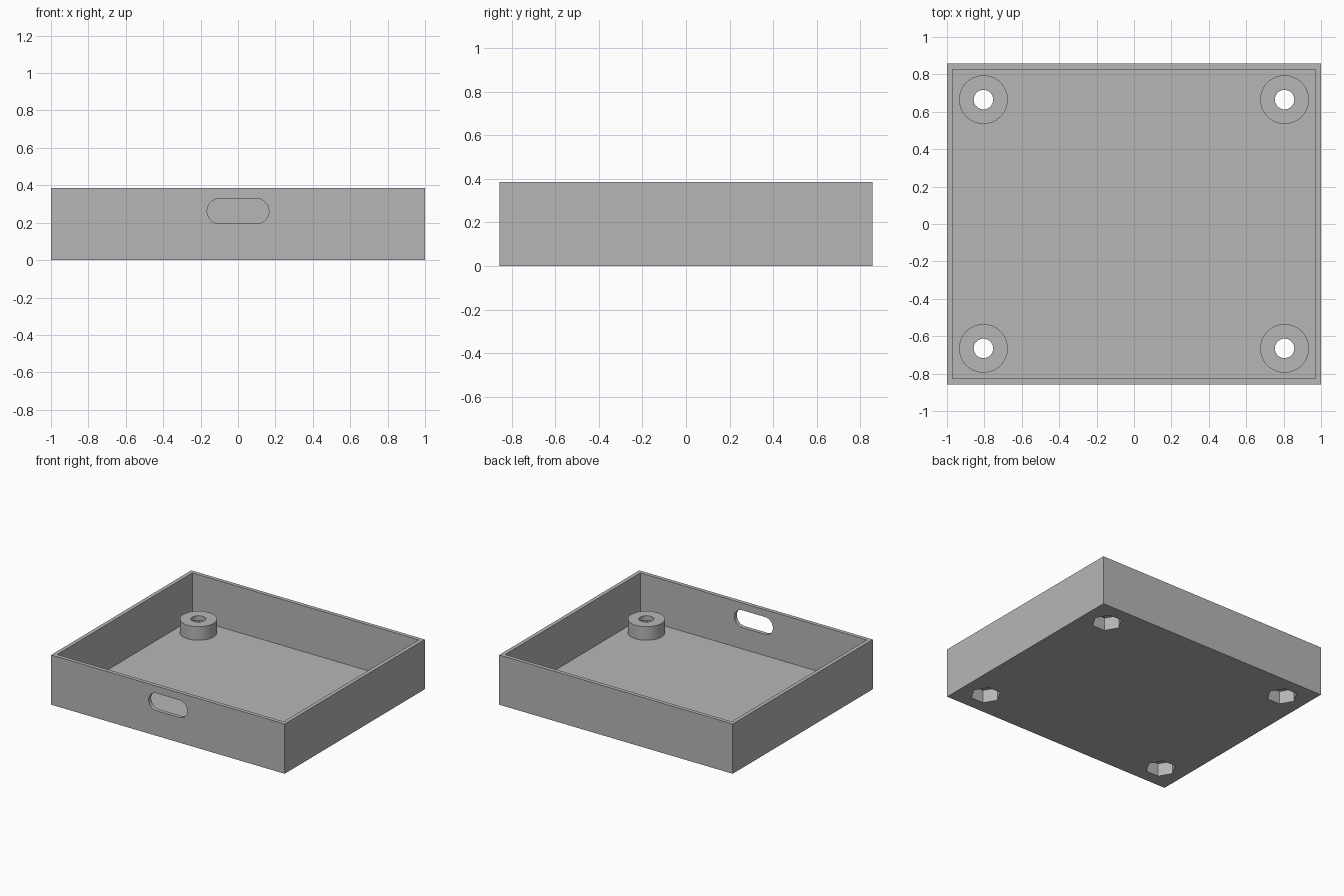
import bpy
import bmesh
import math
from mathutils import Matrix, Vector

cube = bpy.data.objects.get("Cube")
if cube:
    bpy.data.objects.remove(cube, do_unlink=True)

W, D, H = 2.0, 1.714, 0.385      # outer size
WALL, FLOOR = 0.03, 0.03
BOSS_X, BOSS_Y, BOSS_TOP = 0.805, 0.665, 0.135
CORNERS = [(sx * BOSS_X, sy * BOSS_Y) for sx in (-1, 1) for sy in (-1, 1)]

grey = bpy.data.materials.new("plain grey")
grey.use_nodes = True
colour = (0.47, 0.47, 0.47, 1)
grey.diffuse_color = colour
grey.node_tree.nodes["Principled BSDF"].inputs["Base Color"].default_value = colour


def make_object(name, bm):
    bmesh.ops.recalc_face_normals(bm, faces=bm.faces)
    mesh = bpy.data.meshes.new(name)
    bm.to_mesh(mesh)
    bm.free()
    mesh.materials.append(grey)
    obj = bpy.data.objects.new(name, mesh)
    bpy.context.collection.objects.link(obj)
    return obj


def box(name, w, d, z0, z1):
    bm = bmesh.new()
    place = Matrix.Translation((0, 0, (z0 + z1) / 2)) @ Matrix.Diagonal((w, d, z1 - z0, 1))
    bmesh.ops.create_cube(bm, size=1, matrix=place)
    return make_object(name, bm)


def corner_prisms(name, radius, sides, z0, z1, turn=0.0):
    """One upright prism at each corner position."""
    bm = bmesh.new()
    for x, y in CORNERS:
        place = Matrix.Translation((x, y, (z0 + z1) / 2)) @ Matrix.Rotation(turn, 4, "Z")
        bmesh.ops.create_cone(bm, cap_ends=True, segments=sides, radius1=radius,
                              radius2=radius, depth=z1 - z0, matrix=place)
    return make_object(name, bm)


def handle_slot(name, half_length, radius, z, steps=20):
    """Rounded slot passing through the front wall."""
    bm = bmesh.new()
    ring = []
    for side, start in ((1, -math.pi / 2), (-1, math.pi / 2)):
        for i in range(steps + 1):
            a = start + math.pi * i / steps
            x = side * (half_length - radius) + radius * math.cos(a)
            ring.append(bm.verts.new((x, -D / 2 - 0.1, z + radius * math.sin(a))))
    face = bm.faces.new(ring)
    out = bmesh.ops.extrude_face_region(bm, geom=[face])
    moved = [v for v in out["geom"] if isinstance(v, bmesh.types.BMVert)]
    bmesh.ops.translate(bm, verts=moved, vec=Vector((0, 0.2, 0)))
    return make_object(name, bm)


def combine(target, tool, operation):
    mod = target.modifiers.new(tool.name, "BOOLEAN")
    mod.operation = operation
    mod.solver = "EXACT"
    mod.object = tool
    bpy.context.view_layer.objects.active = target
    bpy.ops.object.modifier_apply(modifier=mod.name)
    bpy.data.objects.remove(tool, do_unlink=True)


# Open tray with thin walls
tray = box("tray", W, D, 0, H)
combine(tray, box("tray_cavity", W - 2 * WALL, D - 2 * WALL, FLOOR, H + 0.1), "DIFFERENCE")

# Round corner bosses with screw holes and hexagonal pockets underneath
combine(tray, corner_prisms("boss", 0.13, 64, FLOOR / 2, BOSS_TOP), "UNION")
combine(tray, corner_prisms("nut_pocket", 0.108, 6, -0.1, 0.1, math.pi / 6), "DIFFERENCE")
combine(tray, corner_prisms("screw_hole", 0.052, 48, -0.1, BOSS_TOP + 0.1), "DIFFERENCE")

# Handle opening in the front wall
combine(tray, handle_slot("handle_slot", 0.165, 0.067, 0.262), "DIFFERENCE")

# Smooth round walls, keep hard edges
bpy.ops.object.select_all(action="DESELECT")
tray.select_set(True)
bpy.context.view_layer.objects.active = tray
bpy.ops.object.shade_smooth_by_angle(angle=math.radians(30))
